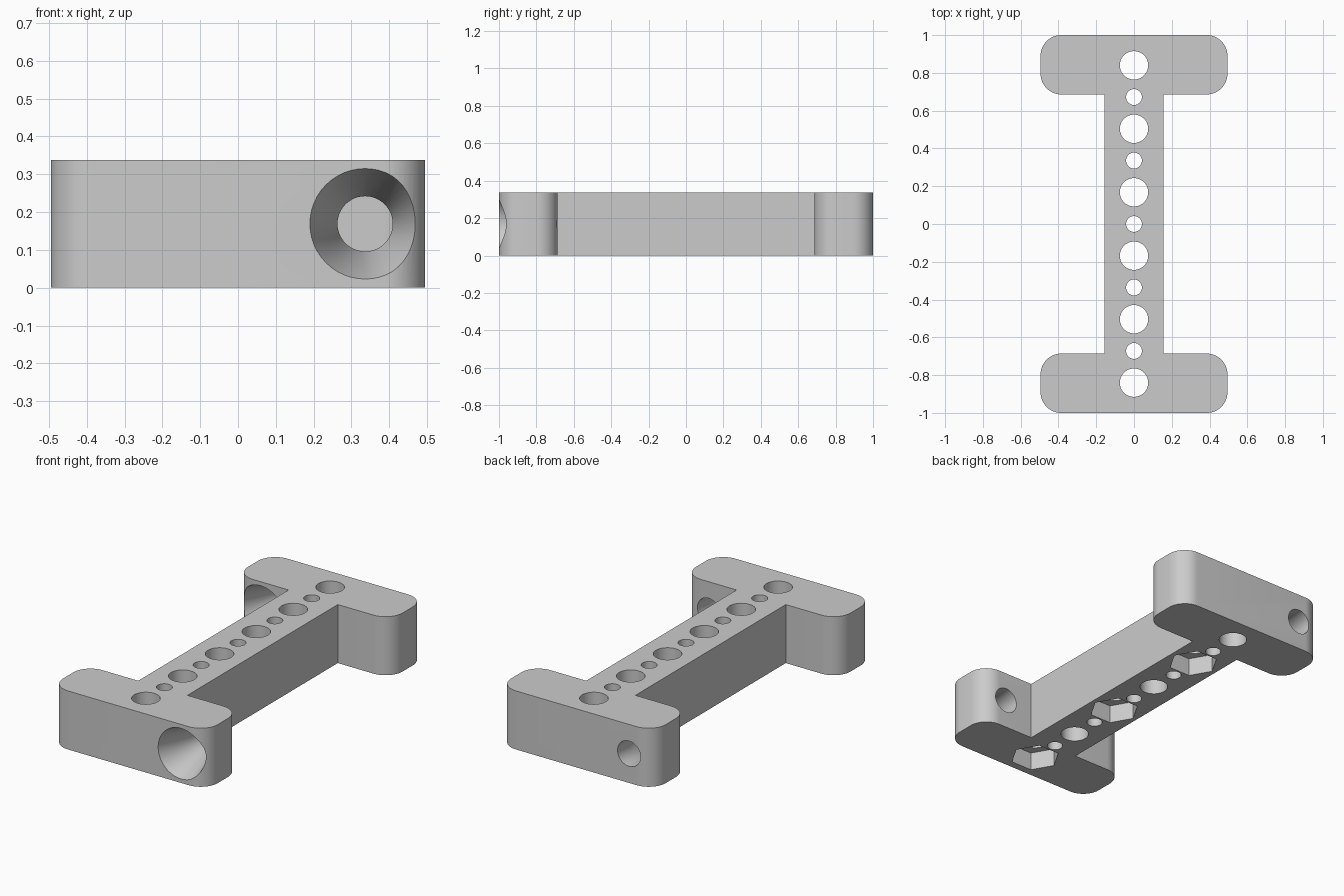
import bpy, bmesh, math
from mathutils import Matrix, Vector

cube = bpy.data.objects.get("Cube")
if cube:
    bpy.data.objects.remove(cube, do_unlink=True)

HEIGHT = 0.338
BAR_X, BAR_IN, BAR_OUT = 0.495, 0.686, 1.0   # cross bar half width, inner and outer y
WEB_X = 0.157                                # web half width
CORNER = 0.11
PITCH = 0.168                                # spacing of the hole row
SIDE_X = 0.336                               # offset of the screw holes

grey = bpy.data.materials.new("light_grey")
grey.use_nodes = True
colour = (0.6, 0.6, 0.6, 1)
grey.diffuse_color = colour
grey.node_tree.nodes["Principled BSDF"].inputs["Base Color"].default_value = colour


def make_object(name, bm):
    bmesh.ops.recalc_face_normals(bm, faces=bm.faces)
    mesh = bpy.data.meshes.new(name)
    bm.to_mesh(mesh)
    bm.free()
    mesh.materials.append(grey)
    obj = bpy.data.objects.new(name, mesh)
    bpy.context.collection.objects.link(obj)
    return obj


def arc(cx, cy, start, steps=12):
    """Quarter circle, counter-clockwise from the start angle."""
    return [(cx + CORNER * math.cos(a), cy + CORNER * math.sin(a))
            for a in (math.radians(start + 90 * i / steps) for i in range(steps + 1))]


def cylinder(bm, radius, x, y, z0, z1, sides):
    bmesh.ops.create_cone(bm, cap_ends=True, segments=sides, radius1=radius,
                          radius2=radius, depth=z1 - z0,
                          matrix=Matrix.Translation((x, y, (z0 + z1) / 2)))


def lathe_along_y(bm, profile, x, y, z, sides=48):
    """Closed solid from (distance, radius) pairs, running toward +y."""
    rings = []
    for d, r in profile:
        rings.append([bm.verts.new((x + r * math.cos(t), y + d, z + r * math.sin(t)))
                      for t in (math.tau * i / sides for i in range(sides))])
    for a, b in zip(rings, rings[1:]):
        for i in range(sides):
            j = (i + 1) % sides
            bm.faces.new((a[i], a[j], b[j], b[i]))
    bm.faces.new(rings[0])
    bm.faces.new(rings[-1])


# Body: I-shaped outline with rounded cross bars, extruded upward
half = [(WEB_X, BAR_IN)]
half += arc(BAR_X - CORNER, BAR_IN + CORNER, -90)
half += arc(BAR_X - CORNER, BAR_OUT - CORNER, 0)
half += [(-x, y) for x, y in reversed(half)]
outline = half + [(-x, -y) for x, y in half]
bm = bmesh.new()
base = bm.faces.new([bm.verts.new((x, y, 0)) for x, y in outline])
top = bmesh.ops.extrude_face_region(bm, geom=[base])
bmesh.ops.translate(bm, vec=Vector((0, 0, HEIGHT)),
                    verts=[v for v in top["geom"] if isinstance(v, bmesh.types.BMVert)])
body = make_object("connector_body", bm)

# Cutter: row of alternating large and small vertical holes
bm = bmesh.new()
for i in range(-5, 6):
    cylinder(bm, 0.075 if i % 2 else 0.042, 0, i * PITCH, -0.1, HEIGHT + 0.1, 48)

# Cutter: countersunk screw holes, both opening toward the front
cone_depth, wide, narrow, over = 0.21, 0.146, 0.073, 0.02
slope = (wide - narrow) / cone_depth
screw = [(-over, wide + over * slope), (cone_depth, narrow),
         (BAR_OUT - BAR_IN + over, narrow)]
lathe_along_y(bm, screw, SIDE_X, -BAR_OUT, HEIGHT / 2)
lathe_along_y(bm, screw, -SIDE_X, BAR_IN, HEIGHT / 2)
holes = make_object("hole_cutter", bm)

# Cutter: hexagonal nut pockets underneath every other large hole
bm = bmesh.new()
for i in (-5, -1, 3):
    ring = [bm.verts.new((0.134 * math.cos(t), i * PITCH + 0.134 * math.sin(t), -0.1))
            for t in (math.tau * k / 6 for k in range(6))]
    floor = bm.faces.new(ring)
    lid = bmesh.ops.extrude_face_region(bm, geom=[floor])
    bmesh.ops.translate(bm, vec=Vector((0, 0, 0.205)),
                        verts=[v for v in lid["geom"] if isinstance(v, bmesh.types.BMVert)])
pockets = make_object("nut_pocket_cutter", bm)

# Cut the holes and pockets, then drop the cutters
bpy.ops.object.select_all(action="DESELECT")
bpy.context.view_layer.objects.active = body
body.select_set(True)
for cutter in (holes, pockets):
    cutter.hide_render = True
    mod = body.modifiers.new(cutter.name, "BOOLEAN")
    mod.operation = "DIFFERENCE"
    mod.solver = "EXACT"
    mod.object = cutter
    bpy.ops.object.modifier_apply(modifier=mod.name)
    bpy.data.objects.remove(cutter, do_unlink=True)

bpy.ops.object.shade_smooth_by_angle(angle=math.radians(25))
